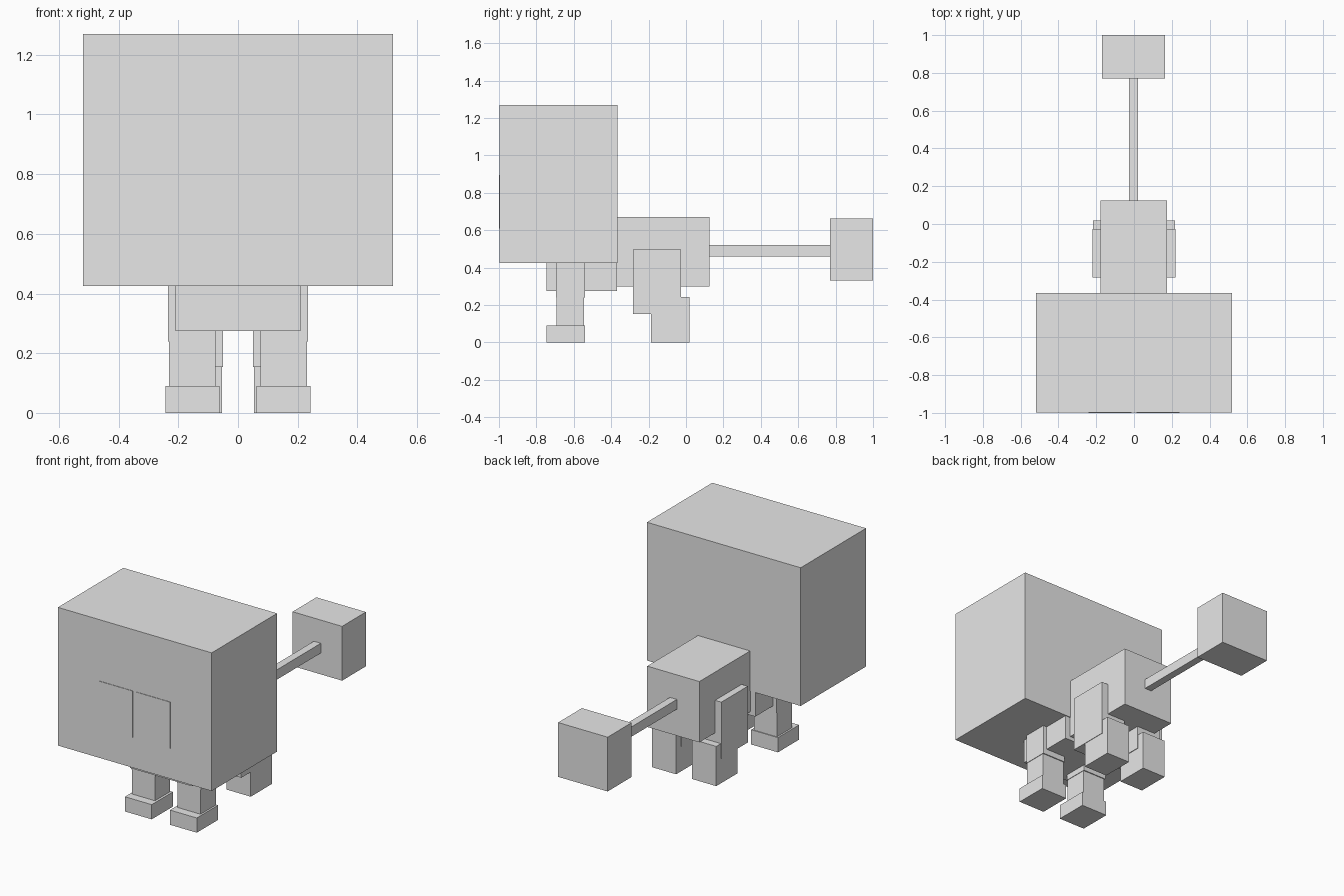
import bpy

cube = bpy.data.objects.get("Cube")
if cube:
    bpy.data.objects.remove(cube, do_unlink=True)

# Single plain grey material
GREY = (0.8, 0.8, 0.8, 1.0)
mat = bpy.data.materials.new("light grey")
mat.use_nodes = True
mat.diffuse_color = GREY
mat.node_tree.nodes["Principled BSDF"].inputs["Base Color"].default_value = GREY


def box(name, x, y, z):
    """Box spanning the given (low, high) range on each axis."""
    spans = (x, y, z)
    bpy.ops.mesh.primitive_cube_add(size=1)
    ob = bpy.context.object
    ob.name = name
    ob.location = [(lo + hi) / 2 for lo, hi in spans]
    ob.scale = [hi - lo for lo, hi in spans]
    bpy.ops.object.transform_apply(location=True, rotation=False, scale=True)
    ob.data.materials.append(mat)
    return ob


def pair(name, x, y, z):
    """Matching boxes on the left (+x) and right (-x)."""
    box("left_" + name, x, y, z)
    box("right_" + name, (-x[1], -x[0]), y, z)


# Head with two thin eye plates
box("head", (-0.52, 0.52), (-0.997, -0.365), (0.425, 1.27))
pair("eye", (0.012, 0.24), (-1.0, -0.996), (0.61, 0.895))

# Torso
box("chest", (-0.21, 0.21), (-0.745, -0.37), (0.275, 0.43))
box("hindquarters", (-0.178, 0.175), (-0.37, 0.125), (0.298, 0.67))

# Front legs
pair("front_upper_leg", (0.073, 0.235), (-0.695, -0.54), (0.24, 0.43))
pair("front_lower_leg", (0.076, 0.232), (-0.693, -0.546), (0.08, 0.24))
pair("front_paw", (0.062, 0.243), (-0.745, -0.541), (0.0, 0.09))

# Hind legs
pair("hind_thigh", (0.05, 0.22), (-0.283, -0.027), (0.153, 0.497))
pair("hind_foot", (0.054, 0.217), (-0.187, 0.018), (0.0, 0.243))

# Tail with block tip
box("tail", (-0.026, 0.021), (0.12, 0.775), (0.46, 0.52))
box("tail_tip", (-0.17, 0.165), (0.77, 1.0), (0.33, 0.662))
